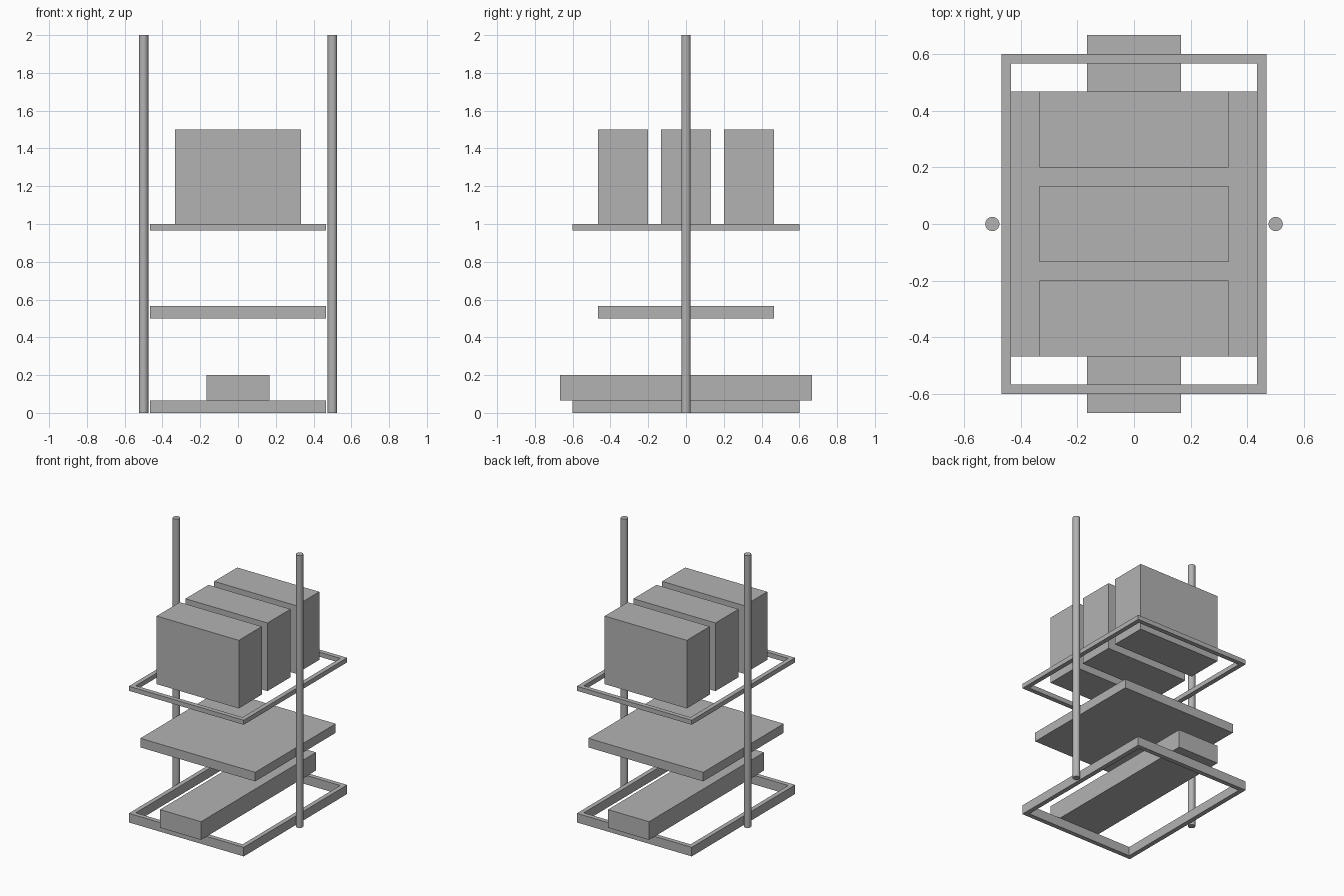
import bpy
import bmesh
from mathutils import Matrix, Vector

cube = bpy.data.objects.get("Cube")
if cube:
    bpy.data.objects.remove(cube, do_unlink=True)

U = 1 / 30  # layout module

grey = bpy.data.materials.new("plain grey")
grey.use_nodes = True
colour = (0.45, 0.45, 0.45, 1)
grey.diffuse_color = colour
grey.node_tree.nodes["Principled BSDF"].inputs["Base Color"].default_value = colour


def finish(name, bm):
    mesh = bpy.data.meshes.new(name)
    bm.normal_update()
    bm.to_mesh(mesh)
    bm.free()
    mesh.materials.append(grey)
    obj = bpy.data.objects.new(name, mesh)
    bpy.context.collection.objects.link(obj)


def box(name, width, depth, bottom, top, y=0):
    """Block centred on x, sized in modules."""
    bm = bmesh.new()
    centre = Vector((0, y, (bottom + top) / 2)) * U
    size = Vector((width, depth, top - bottom)) * U
    bmesh.ops.create_cube(bm, matrix=Matrix.LocRotScale(centre, None, size))
    finish(name, bm)


def frame(name, width, depth, bar, bottom, top):
    """Open rectangular frame: a flat ring, extruded upwards."""
    bm = bmesh.new()
    w, d = width / 2, depth / 2
    rings = []
    for x, y in ((w, d), (w - bar, d - bar)):
        corners = ((-x, -y), (x, -y), (x, y), (-x, y))
        rings.append([bm.verts.new(Vector((a, b, bottom)) * U) for a, b in corners])
    outer, inner = rings
    for i in range(4):
        j = (i + 1) % 4
        bm.faces.new((outer[i], outer[j], inner[j], inner[i]))
    ring = bmesh.ops.extrude_face_region(bm, geom=bm.faces[:], use_keep_orig=True)
    raised = [g for g in ring["geom"] if isinstance(g, bmesh.types.BMVert)]
    bmesh.ops.translate(bm, verts=raised, vec=(0, 0, (top - bottom) * U))
    bmesh.ops.recalc_face_normals(bm, faces=bm.faces[:])
    finish(name, bm)


def pole(name, x, radius, height):
    """Upright round rod with smooth sides and crisp ends."""
    bm = bmesh.new()
    bmesh.ops.create_cone(bm, cap_ends=True, segments=32, radius1=radius, radius2=radius,
                          depth=height, matrix=Matrix.Translation((x, 0, height / 2)))
    for face in bm.faces:
        face.smooth = len(face.verts) == 4
    for edge in bm.edges:
        edge.smooth = all(face.smooth for face in edge.link_faces)
    finish(name, bm)


# Base frame with the long beam resting on it
frame("base_frame", 28, 36, 1, 0, 2)
box("base_beam", 10, 40, 2, 6)

# Middle shelf
box("middle_shelf", 28, 28, 15, 17)

# Upper frame carrying three blocks
frame("upper_frame", 28, 36, 1, 29, 30)
for label, y in (("front", -10), ("middle", 0), ("back", 10)):
    box(label + "_block", 20, 8, 30, 45, y)

# Side poles
for label, side in (("right", -1), ("left", 1)):
    pole(label + "_pole", side * 0.5, 0.025, 2)
